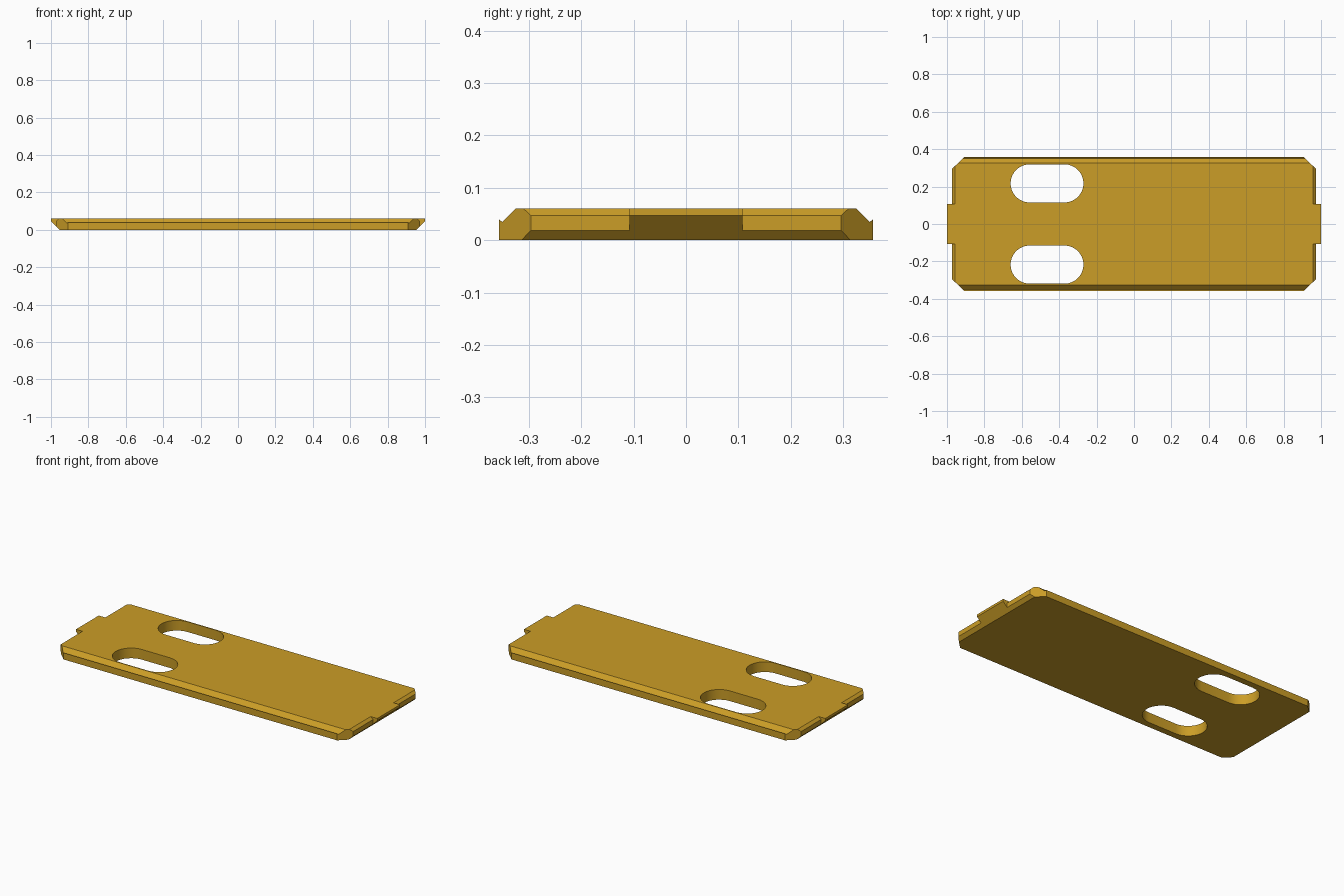
import bpy, bmesh, math
from mathutils import Vector

if "Cube" in bpy.data.objects:
    bpy.data.objects.remove(bpy.data.objects["Cube"])


def prism(name, points, lo, hi, place):
    """Extrude a 2D outline from lo to hi; place(u, v, t) gives the 3D point."""
    bm = bmesh.new()
    a = [bm.verts.new(place(u, v, lo)) for u, v in points]
    b = [bm.verts.new(place(u, v, hi)) for u, v in points]
    bm.faces.new(a)
    bm.faces.new(b)
    n = len(points)
    for i in range(n):
        j = (i + 1) % n
        bm.faces.new((a[i], a[j], b[j], b[i]))
    bmesh.ops.recalc_face_normals(bm, faces=bm.faces)
    me = bpy.data.meshes.new(name)
    bm.to_mesh(me)
    bm.free()
    ob = bpy.data.objects.new(name, me)
    bpy.context.collection.objects.link(ob)
    return ob


# Long plate: cross-section with chamfered top edge and small lip groove
half = [(0.314, 0.0), (0.357, 0.0), (0.357, 0.04), (0.351, 0.035), (0.325, 0.061)]
half = half[1:]
profile = half + [(-y, z) for y, z in reversed(half)]
plate = prism("base_plate", profile, -1, 1, lambda u, v, t: (t, u, v))

# Trim the upright corners and the sloped underside of both ends
bm = bmesh.new()
bm.from_mesh(plate.data)
cuts = []
for sx in (-1, 1):
    cuts.append(((sx * 0.953, 0, 0), (sx, 0, -1)))
    for sy in (-1, 1):
        cuts.append(((sx * 0.972, sy * 0.296, 0), (sx * 0.061, sy * 0.064, 0)))
for co, no in cuts:
    geom = bm.verts[:] + bm.edges[:] + bm.faces[:]
    res = bmesh.ops.bisect_plane(bm, geom=geom, plane_co=co, plane_no=Vector(no).normalized(),
                                 clear_outer=True)
    rim = [e for e in res["geom_cut"] if isinstance(e, bmesh.types.BMEdge)]
    bmesh.ops.holes_fill(bm, edges=rim, sides=0)
bmesh.ops.recalc_face_normals(bm, faces=bm.faces)
bm.to_mesh(plate.data)
bm.free()

cutters = []

# End notches beside the central tabs, leaving a chamfered top edge
notch = [(0.972, -0.1), (0.972, 0.047), (0.942, 0.074), (1.1, 0.074), (1.1, -0.1)]
for sx in (-1, 1):
    for sy in (-1, 1):
        cutters.append(prism("notch_cutter", notch, sy * 0.108, sy * 0.5,
                             lambda u, v, t, s=sx: (s * u, t, v)))

# Two rounded through slots
r, steps = 0.102, 16
slot = []
for cx, start in ((-0.372, -math.pi / 2), (-0.558, math.pi / 2)):
    for i in range(steps + 1):
        a = start + math.pi * i / steps
        slot.append((cx + r * math.cos(a), r * math.sin(a)))
for sy in (-1, 1):
    cutters.append(prism("slot_cutter", slot, -0.1, 0.2,
                         lambda u, v, t, s=sy: (u, v + s * 0.217, t)))

bpy.context.view_layer.objects.active = plate
plate.select_set(True)
for c in cutters:
    c.hide_render = True
    m = plate.modifiers.new("cut", "BOOLEAN")
    m.operation = "DIFFERENCE"
    m.solver = "EXACT"
    m.object = c
    bpy.ops.object.modifier_apply(modifier=m.name)
    bpy.data.objects.remove(c)

bpy.ops.object.shade_smooth_by_angle(angle=math.radians(25))

mat = bpy.data.materials.new("ochre")
mat.diffuse_color = (0.6, 0.34, 0.02, 1)
mat.use_nodes = True
mat.node_tree.nodes["Principled BSDF"].inputs["Base Color"].default_value = mat.diffuse_color
plate.data.materials.clear()
plate.data.materials.append(mat)
